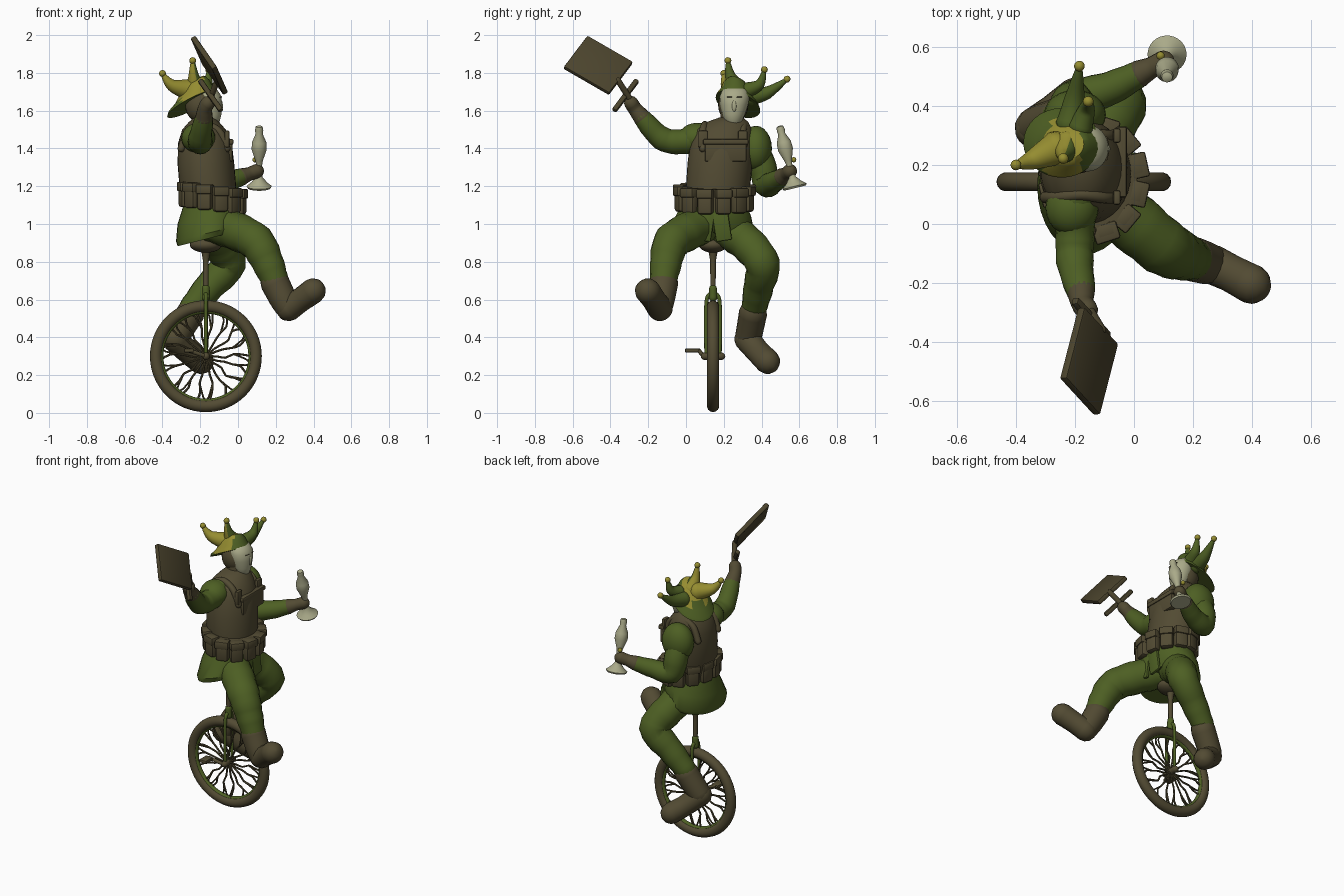
import bpy, bmesh, math, random
from mathutils import Vector, Matrix

cube = bpy.data.objects.get("Cube")
if cube:
    bpy.data.objects.remove(cube, do_unlink=True)
random.seed(4)
parts = []

def material(name, *rgb):
    mat = bpy.data.materials.new(name)
    mat.use_nodes = True
    mat.diffuse_color = (*rgb, 1)
    mat.node_tree.nodes["Principled BSDF"].inputs["Base Color"].default_value = (*rgb, 1)
    return mat

cloth_green = material("cloth_green", .075, .115, .017)
leather_brown = material("leather_brown", .085, .07, .033)
dark_brown = material("dark_brown", .07, .057, .026)
hat_yellow = material("hat_yellow", .3, .265, .03)
pale_bone = material("pale_bone", .4, .4, .25)

def finish(name, bm, *mats):
    bmesh.ops.recalc_face_normals(bm, faces=bm.faces[:])
    mesh = bpy.data.meshes.new(name)
    bm.to_mesh(mesh)
    bm.free()
    for mat in mats:
        mesh.materials.append(mat)
    obj = bpy.data.objects.new(name, mesh)
    bpy.context.scene.collection.objects.link(obj)
    parts.append(obj)
    return obj

def circle(count):
    turns = [math.tau * k / count for k in range(count)]
    return [(math.cos(w), math.sin(w)) for w in turns]

def add_skin(bm, rings):
    """Bridge a list of closed rings and cap both ends."""
    loops = [[bm.verts.new(point) for point in ring] for ring in rings]
    for low, high in zip(loops, loops[1:]):
        for i in range(len(low)):
            bm.faces.new((low[i - 1], low[i], high[i], high[i - 1]))
    bm.faces.new(loops[0][::-1])
    bm.faces.new(loops[-1])

def add_tube(bm, path, radii, sides=16, steps=5, rounded=True, folds=0):
    """Sweep a circle of changing radius along a smooth path; folds ripple the cloth."""
    path = [Vector(point) for point in path]
    centres, sizes = [], []
    last = len(path) - 1
    for i in range(last):
        a, b, c, d = (path[min(max(k, 0), last)] for k in range(i - 1, i + 3))
        for s in range(steps):
            t = s / steps
            centres.append(b + .5 * t * ((c - a) + t * ((2*a - 5*b + 4*c - d) + t * (3*b - a - 3*c + d))))
            ripple = 1 + folds * math.sin(len(centres) * 1.9)
            sizes.append((radii[i] + (radii[i + 1] - radii[i]) * t) * ripple)
    centres.append(path[-1])
    sizes.append(radii[-1])
    if rounded:
        start = (centres[0] - centres[1]).normalized()
        end = (centres[-1] - centres[-2]).normalized()
        first, first_size, tip, tip_size = centres[0], sizes[0], centres[-1], sizes[-1]
        for angle in map(math.radians, (28, 56, 84)):
            centres = [first + start * first_size * math.sin(angle), *centres, tip + end * tip_size * math.sin(angle)]
            sizes = [first_size * math.cos(angle), *sizes, tip_size * math.cos(angle)]
    rings, across = [], None
    for i, centre in enumerate(centres):
        along = (centres[min(i + 1, len(centres) - 1)] - centres[max(i - 1, 0)]).normalized()
        across = along.orthogonal() if across is None else across - along * across.dot(along)
        across.normalize()
        side = along.cross(across)
        rings.append([centre + sizes[i] * (across * u + side * v) for u, v in circle(sides)])
    add_skin(bm, rings)

def tube(name, path, radii, *mats, **options):
    bm = bmesh.new()
    add_tube(bm, path, radii, **options)
    return finish(name, bm, *mats)

def stack(name, rows, *mats, tilt=(0, 0)):
    """Stack horizontal ellipses given as x, y, z, x radius, y radius."""
    bm = bmesh.new()
    add_skin(bm, [[(x + rx * u, y + ry * v, z + tilt[0] * rx * u + tilt[1] * ry * v) for u, v in circle(32)]
                  for x, y, z, rx, ry in rows])
    return finish(name, bm, *mats)

def ball(name, centre, scale, mat):
    bm = bmesh.new()
    matrix = Matrix.Translation(centre) @ Matrix.Diagonal((*scale, 1))
    bmesh.ops.create_uvsphere(bm, u_segments=24, v_segments=12, radius=1, matrix=matrix)
    finish(name, bm, mat)

def box(name, centre, size, mat, x_axis=(1, 0, 0), z_axis=(0, 0, 1), bevel=.008):
    bm = bmesh.new()
    x, z = Vector(x_axis).normalized(), Vector(z_axis)
    z = (z - x * z.dot(x)).normalized()
    turn = Matrix((x, z.cross(x), z)).transposed().to_4x4()
    bmesh.ops.create_cube(bm, size=1, matrix=Matrix.Translation(centre) @ turn @ Matrix.Diagonal((*size, 1)))
    bmesh.ops.bevel(bm, geom=bm.edges[:], offset=bevel, segments=2, affect='EDGES', profile=.5)
    finish(name, bm, mat)

def hoop(name, radius, thickness, mat):
    bpy.ops.mesh.primitive_torus_add(location=hub, rotation=(math.pi / 2, 0, 0), major_radius=radius,
                                     minor_radius=thickness, major_segments=64, minor_segments=14)
    bpy.context.object.name = name
    bpy.context.object.data.materials.append(mat)
    parts.append(bpy.context.object)

# Wheel with gnarled branching spokes
hub = Vector((-.17, .143, .3))
hoop("tyre", .264, .032, leather_brown)
hoop("rim", .241, .016, cloth_green)
bm = bmesh.new()
for angle in (math.tau * i / 18 for i in range(18)):
    spoke = []
    for k in range(6):
        w, reach = angle + random.uniform(-.09, .09), .015 + .044 * k
        spoke.append(hub + Vector((reach * math.cos(w), random.uniform(-.008, .008), reach * math.sin(w))))
    add_tube(bm, spoke, [.006] * 6, sides=6, steps=2, rounded=False)
    w = angle + random.choice((-.17, .17))
    twig = hub + Vector((.236 * math.cos(w), 0, .236 * math.sin(w)))
    add_tube(bm, [spoke[3], (spoke[4] + twig) / 2, twig], [.005] * 3, sides=6, steps=2, rounded=False)
finish("spokes", bm, dark_brown)
tube("axle", [hub - Vector((0, .045, 0)), hub + Vector((0, .045, 0))], [.02, .02], leather_brown)

# Frame, seat and crank
for side in (-1, 1):
    offset = Vector((0, side * .036, 0))
    tube("fork_leg", [hub + offset, hub + offset + Vector((0, 0, .28)), hub + Vector((0, side * .012, .33))],
         [.01, .01, .012], cloth_green)
pedal = hub + Vector((-.09, -.075, .03))
tube("crank", [hub - Vector((0, .05, 0)), pedal], [.011, .011], leather_brown)
box("pedal", pedal - Vector((0, .035, 0)), (.05, .075, .02), leather_brown, bevel=.004)
tube("fork_crown", [hub + Vector((0, 0, .31)), hub + Vector((0, 0, .36))], [.022, .02], cloth_green)
tube("seat_post", [(-.17, .143, .63), (-.17, .143, .8), (-.17, .143, .87)], [.014, .015, .03], leather_brown)
ball("seat", (-.17, .143, .89), (.085, .075, .042), leather_brown)

# Coat and vest
stack("coat_skirt", [(-.17, .125, .92, .15, .22), (-.165, .13, .95, .163, .232), (-.155, .145, 1.04, .165, .2),
                     (-.15, .15, 1.13, .14, .16)], cloth_green, tilt=(.25, 0))
for y, lean in ((.1, .15), (.19, -.15)):
    box("coat_tail", (0, y, .99), (.02, .085, .16), cloth_green, z_axis=(-.1, lean, 1))
stack("vest", [(-.15, .16, 1.1, .13, .15), (-.16, .17, 1.2, .15, .17), (-.17, .18, 1.32, .15, .172),
               (-.175, .19, 1.43, .142, .168), (-.18, .2, 1.5, .115, .15), (-.18, .22, 1.54, .08, .11),
               (-.18, .24, 1.565, .05, .06)], leather_brown)
box("chest_panel", (-.05, .21, 1.39), (.04, .22, .12), leather_brown)
box("chest_band", (-.044, .21, 1.435), (.04, .24, .03), leather_brown)
for y in (.09, .3):
    tube("shoulder_strap", [(-.06, y, 1.4), (-.1, y, 1.49), (-.18, y + .01, 1.525), (-.26, y, 1.49), (-.3, y, 1.4)],
         [.02] * 5, leather_brown)
    box("strap_buckle", (-.058, y, 1.45), (.025, .05, .09), leather_brown, z_axis=(-.4, 0, 1))

# Belt of pouches, dipping towards the chest side
stack("belt", [(-.14, .15, z, .15, .18) for z in (1.09, 1.2)], leather_brown, tilt=(-.12, 0))
for i in range(12):
    w = math.tau * (i + .5) / 12
    out = Vector((math.cos(w) / .15, math.sin(w) / .18, 0)).normalized()
    spot = Vector((-.135 + .15 * math.cos(w), .15 + .18 * math.sin(w), 1.137 - .02 * math.cos(w)))
    box("pouch", spot, (.06, .08, .135), leather_brown, x_axis=out, bevel=.016)
    box("pouch_flap", spot + out * .006 + Vector((0, 0, .042)), (.062, .086, .05), leather_brown, x_axis=out)

# Legs and boots
tube("raised_leg", [(-.13, .1, 1), (-.02, .02, .965), (.095, -.075, .905), (.155, -.105, .8), (.2, -.12, .69)],
     [.1, .102, .097, .085, .07], cloth_green, folds=.025)
tube("raised_boot_shaft", [(.195, -.118, .69), (.235, -.13, .61), (.265, -.138, .555)], [.077, .073, .066], leather_brown)
tube("raised_boot_foot", [(.268, -.138, .553), (.33, -.168, .597), (.397, -.203, .645)], [.068, .064, .068], leather_brown)
tube("lowered_leg", [(-.14, .22, .97), (-.1, .32, .9), (-.05, .405, .79), (-.15, .385, .67), (-.25, .36, .55)],
     [.1, .097, .092, .08, .066], cloth_green, folds=.025)
tube("lowered_boot_shaft", [(-.25, .355, .53), (-.3, .34, .45), (-.33, .33, .4)], [.075, .072, .07], leather_brown)
tube("lowered_boot_foot", [(-.335, .325, .392), (-.265, .38, .325), (-.195, .432, .272)], [.07, .064, .067], leather_brown)

# Arms and gloves
ball("raised_shoulder_pad", (-.21, .055, 1.455), (.09, .095, .08), cloth_green)
tube("raised_arm", [(-.2, .09, 1.46), (-.2, -.03, 1.435), (-.2, -.13, 1.455), (-.18, -.23, 1.56)],
     [.075, .066, .063, .048], cloth_green, folds=.02)
tube("raised_glove", [(-.18, -.23, 1.56), (-.175, -.27, 1.61), (-.16, -.29, 1.64)], [.048, .038, .038], leather_brown)
ball("lowered_shoulder_pad", (-.2, .37, 1.4), (.105, .085, .12), cloth_green)
tube("lowered_arm", [(-.2, .34, 1.43), (-.21, .4, 1.32), (-.19, .425, 1.21), (-.08, .46, 1.22), (.02, .51, 1.25)],
     [.07, .075, .067, .058, .045], cloth_green, folds=.02)
tube("lowered_glove", [(.02, .51, 1.25), (.06, .53, 1.265), (.1, .55, 1.28)], [.047, .036, .038], leather_brown)

# Broad square blade with guard and grip
edge, length = (-.115, .125, .165), (-.075, -.21, .155)
box("blade", (-.152, -.465, 1.84), (.238, .03, .285), dark_brown, x_axis=edge, z_axis=length)
tube("blade_grip", [(-.175, -.25, 1.59), (-.11, -.36, 1.76)], [.016, .016], dark_brown)
box("blade_guard", (-.145, -.32, 1.68), (.23, .028, .028), dark_brown, x_axis=edge, z_axis=length)

# Flared goblet
goblet = stack("goblet", [(0, 0, z, r, r) for z, r in ((0, .06), (.01, .066), (.03, .042), (.06, .018), (.11, .013),
               (.15, .02), (.21, .04), (.25, .038), (.295, .019), (.315, .022), (.335, .018), (.34, .008))], pale_bone)
goblet.data.transform(Matrix.Translation((.112, .577, 1.19)) @ Matrix.Rotation(.24, 4, 'X'))
ball("wrist_bell", (.09, .57, 1.34), (.014, .014, .014), hat_yellow)

# Head and mask
tube("neck", [(-.18, .23, 1.5), (-.18, .245, 1.6)], [.055, .06], leather_brown)
ball("head", (-.195, .25, 1.63), (.085, .08, .095), leather_brown)
stack("mask", [(-.135, .25, 1.525, .025, .028), (-.14, .25, 1.54, .042, .045), (-.148, .252, 1.58, .06, .06),
               (-.155, .255, 1.63, .07, .074), (-.157, .257, 1.675, .07, .079), (-.165, .258, 1.71, .055, .065),
               (-.17, .258, 1.728, .03, .035)], pale_bone)
ball("mask_nose", (-.089, .255, 1.625), (.009, .012, .03), pale_bone)
for y in (.23, .282):
    box("mask_eye", (-.091, y, 1.672), (.007, .028, .003), dark_brown, x_axis=(1, (y - .256) * 9, .1), bevel=.001)

# Floppy hat tipped back, with a yellow patch on the crown
hat = stack("hat", [(-.245, .275, 1.635, .13, .118), (-.245, .275, 1.65, .125, .112), (-.235, .272, 1.68, .1, .09),
                    (-.23, .27, 1.72, .08, .075), (-.225, .27, 1.75, .055, .05), (-.225, .27, 1.762, .02, .02)],
            cloth_green, hat_yellow, tilt=(.5, -.3))
for face in hat.data.polygons:
    x, y, z = face.center
    face.material_index = int(y < .37 and x < -.18 and z > 1.655)
tube("back_horn", [(-.265, .255, 1.71), (-.35, .215, 1.735), (-.4, .2, 1.795)], [.06, .032, .008], hat_yellow)
top_horn = tube("top_horn", [(-.225, .265, 1.72), (-.235, .233, 1.79), (-.24, .222, 1.865)], [.054, .027, .008],
                cloth_green, hat_yellow)
for face in top_horn.data.polygons:
    face.material_index = int(face.normal.x < .3)
tube("front_horn", [(-.18, .33, 1.71), (-.16, .39, 1.74), (-.155, .415, 1.815)], [.042, .028, .008], cloth_green)
tube("side_horn", [(-.215, .34, 1.675), (-.2, .43, 1.695), (-.185, .535, 1.765)], [.05, .034, .008], cloth_green)
for tip in ((-.4, .2, 1.797), (-.24, .222, 1.865), (-.155, .415, 1.817), (-.185, .535, 1.767)):
    ball("hat_bell", tip, (.018, .018, .018), hat_yellow)

# Smooth shading that keeps sharp edges
bpy.ops.object.select_all(action='DESELECT')
for obj in parts:
    obj.select_set(True)
bpy.context.view_layer.objects.active = parts[0]
bpy.ops.object.shade_smooth_by_angle(angle=math.radians(40))
